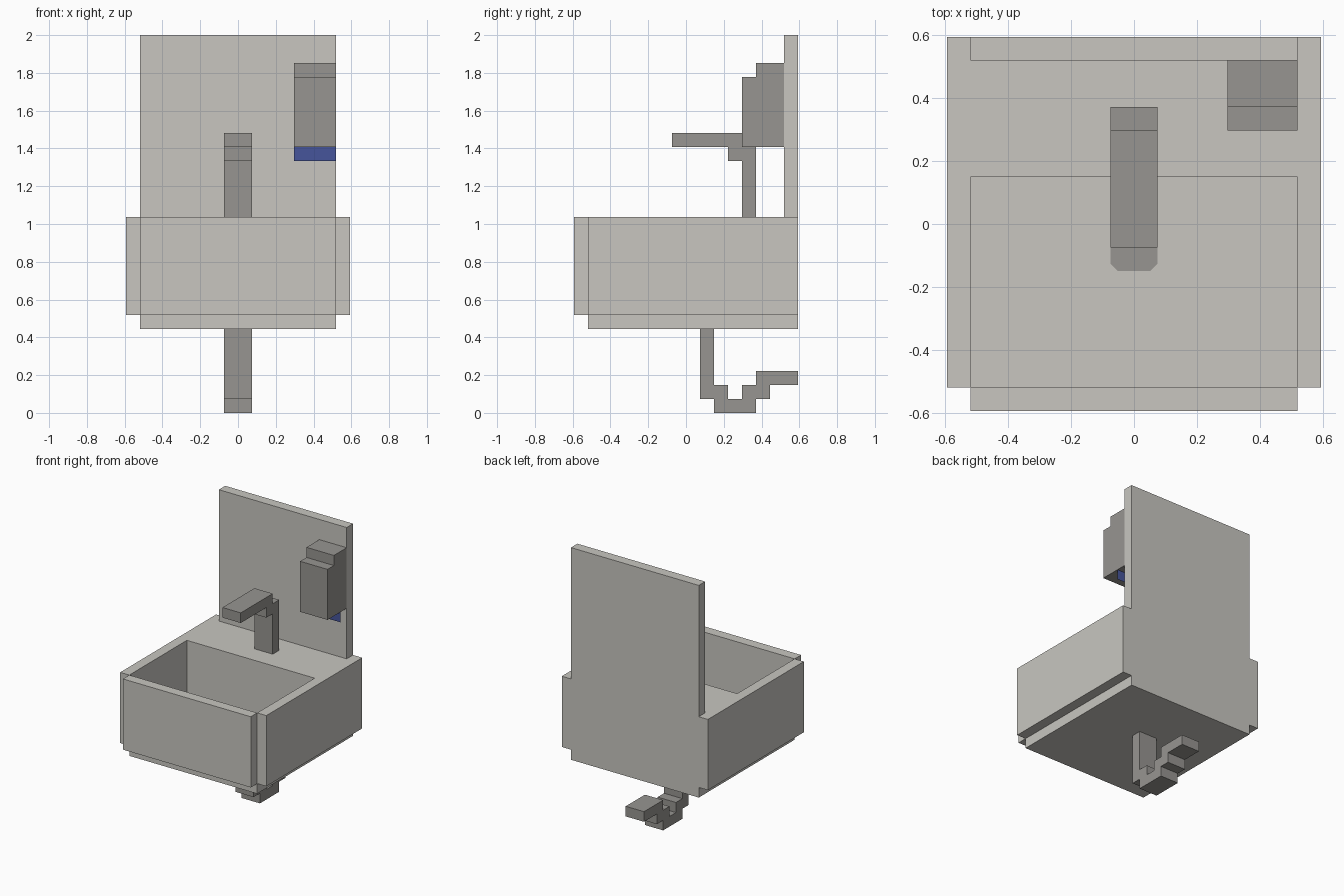
import bpy
import bmesh

U = 2 / 27  # one block unit

old = bpy.data.objects.get("Cube")
if old:
    bpy.data.objects.remove(old, do_unlink=True)


def material(name, rgb):
    mat = bpy.data.materials.new(name)
    mat.use_nodes = True
    mat.diffuse_color = (*rgb, 1)
    mat.node_tree.nodes["Principled BSDF"].inputs["Base Color"].default_value = (*rgb, 1)
    return mat


ceramic = material("pale ceramic", (0.578, 0.565, 0.527))
metal = material("grey metal", (0.31, 0.30, 0.283))
blue = material("blue soap", (0.061, 0.091, 0.328))


def prism(name, mat, points, depth):
    """Face through the points (block units), swept along the depth vector."""
    bm = bmesh.new()
    face = bm.faces.new([bm.verts.new([c * U for c in p]) for p in points])
    if any(depth):
        geom = bmesh.ops.extrude_face_region(bm, geom=[face], use_keep_orig=True)["geom"]
        moved = [g for g in geom if isinstance(g, bmesh.types.BMVert)]
        bmesh.ops.translate(bm, verts=moved, vec=[d * U for d in depth])
        bmesh.ops.recalc_face_normals(bm, faces=bm.faces)
    mesh = bpy.data.meshes.new(name)
    bm.to_mesh(mesh)
    bm.free()
    mesh.materials.append(mat)
    obj = bpy.data.objects.new(name, mesh)
    bpy.context.collection.objects.link(obj)
    return obj


def side_profile(name, mat, yz, x0, x1):
    return prism(name, mat, [(x0, y, z) for y, z in yz], (x1 - x0, 0, 0))


# Basin floor, rear deck and splashback in one side profile
side_profile("basin_and_splashback", ceramic,
             [(-7, 6), (8, 6), (8, 27), (7, 27), (7, 14), (2, 14), (2, 7), (-7, 7)], -7, 7)

# Basin walls
wall = [(-7, 7), (8, 7), (8, 14), (-7, 14)]
side_profile("right_wall", ceramic, wall, -8, -7)
side_profile("left_wall", ceramic, wall, 7, 8)
side_profile("front_wall", ceramic, [(-8, 7), (-7, 7), (-7, 14), (-8, 14)], -7, 7)

# Faucet: post, elbow and spout
side_profile("faucet", metal,
             [(4, 14), (5, 14), (5, 19), (4, 19), (4, 20), (-1, 20), (-1, 19), (3, 19),
              (3, 18), (4, 18)], -1, 1)

# Stepped drain trap under the basin
side_profile("drain_pipe", metal,
             [(1, 6), (1, 1), (2, 1), (2, 0), (5, 0), (5, 1), (6, 1), (6, 2), (8, 2),
              (8, 3), (5, 3), (5, 2), (4, 2), (4, 1), (3, 1), (3, 2), (2, 2), (2, 6)], -1, 1)

# Drain plate with clipped corners on the basin floor
c = 0.7
ring = [(c, -1), (1, -c), (1, c), (c, 1), (-c, 1), (-1, c), (-1, -c), (-c, -1)]
prism("drain_plate", metal, [(x, y - 1, 7) for x, y in ring], (0, 0, 0.05))

# Soap dispenser with a flat blue tab below it
side_profile("soap_dispenser", metal,
             [(4, 19), (7, 19), (7, 25), (5, 25), (5, 24), (4, 24)], 4, 7)
prism("soap_tab", blue, [(4, 6, 18), (7, 6, 18), (7, 6, 19), (4, 6, 19)], (0, 0, 0))
